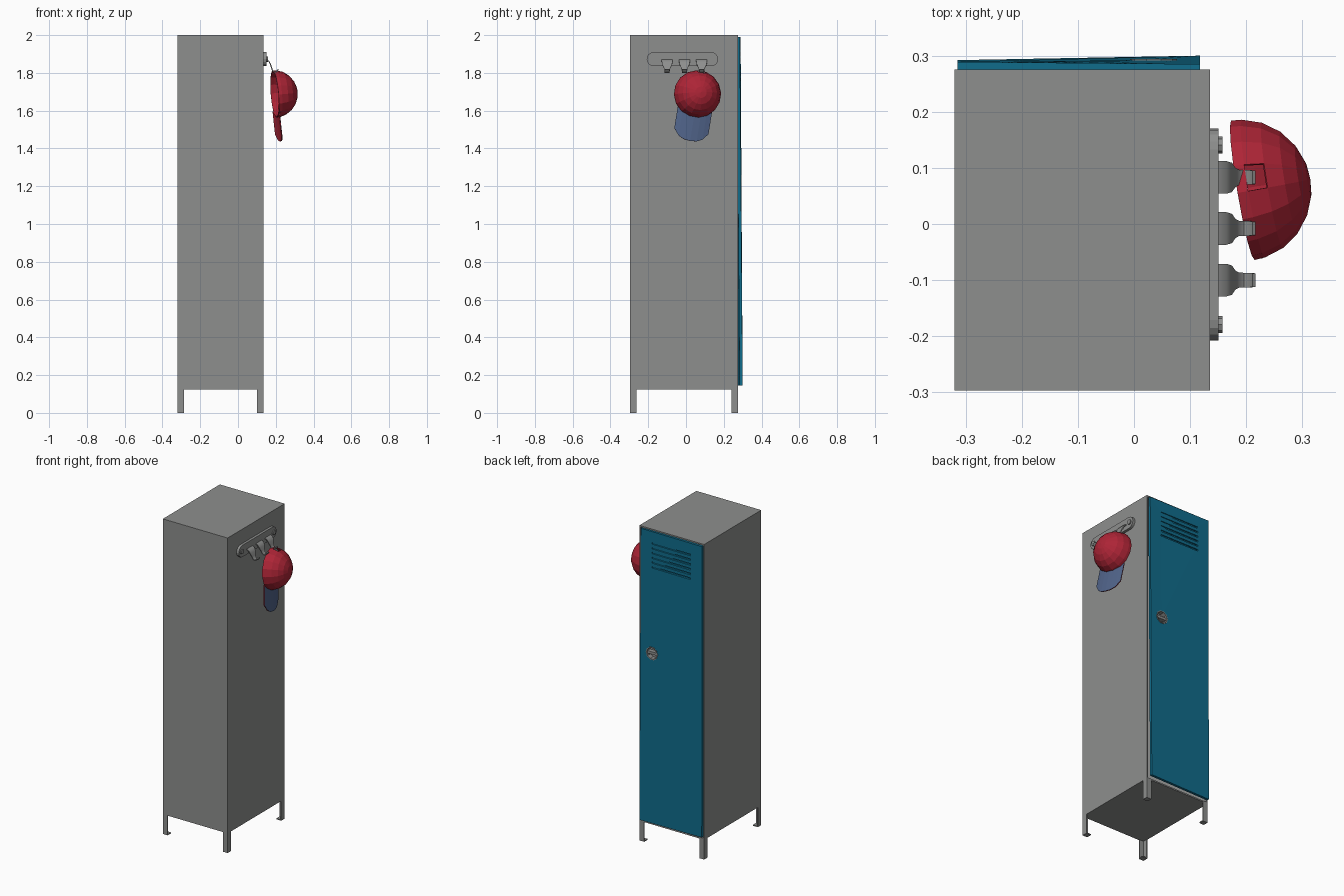
import bpy, bmesh, math
from mathutils import Vector, Matrix

if "Cube" in bpy.data.objects:
    bpy.data.objects.remove(bpy.data.objects["Cube"])


def material(name, rgb):
    m = bpy.data.materials.new(name)
    m.diffuse_color = (*rgb, 1)
    m.use_nodes = True
    m.node_tree.nodes["Principled BSDF"].inputs["Base Color"].default_value = m.diffuse_color
    return m


GREY = material("painted grey steel", (0.27, 0.275, 0.27))
TEAL = material("teal door paint", (0.005, 0.15, 0.26))
RED = material("red cloth", (0.42, 0.018, 0.037))
BLUE = material("slate blue cloth", (0.08, 0.125, 0.25))


def mesh_object(name, verts, faces, mats, recalc=True):
    me = bpy.data.meshes.new(name)
    me.from_pydata([tuple(v) for v in verts], [], faces)
    if recalc:
        bm = bmesh.new()
        bm.from_mesh(me)
        bmesh.ops.recalc_face_normals(bm, faces=bm.faces)
        bm.to_mesh(me)
        bm.free()
    for m in mats:
        me.materials.append(m)
    ob = bpy.data.objects.new(name, me)
    bpy.context.collection.objects.link(ob)
    return ob


BOX = [(0, 1, 3, 2), (4, 6, 7, 5), (0, 4, 5, 1), (2, 3, 7, 6), (0, 2, 6, 4), (1, 5, 7, 3)]


def box(name, x, y, z, mat):
    return mesh_object(name, [(a, b, c) for a in x for b in y for c in z], BOX, [mat])


def prism(name, outline, axis_range, mat, axis="x"):
    # outline points in the plane across the axis, swept along it
    n = len(outline)
    place = (lambda t, p: (t, p[0], p[1])) if axis == "x" else (lambda t, p: (p[0], t, p[1]))
    verts = [place(t, p) for t in axis_range for p in outline]
    faces = [tuple(range(n)), tuple(range(n, 2 * n))]
    faces += [(i, (i + 1) % n, n + (i + 1) % n, n + i) for i in range(n)]
    return mesh_object(name, verts, faces, [mat])


def disc(cx, cy, r, n, start=0.0):
    return [(cx + r * math.cos(start + 2 * math.pi * i / n),
             cy + r * math.sin(start + 2 * math.pi * i / n)) for i in range(n)]


def activate(ob):
    bpy.ops.object.select_all(action="DESELECT")
    bpy.context.view_layer.objects.active = ob
    ob.select_set(True)


def cut(ob, cutter):
    mod = ob.modifiers.new("cut", "BOOLEAN")
    mod.operation, mod.solver, mod.object = "DIFFERENCE", "EXACT", cutter
    activate(ob)
    bpy.ops.object.modifier_apply(modifier=mod.name)
    bpy.data.objects.remove(cutter)


X0, X1, Y0, Y1 = -0.32, 0.135, -0.297, 0.275

# cabinet: hollow box, open on the door side
cabinet = box("cabinet", (X0, X1), (Y0, Y1), (0.125, 2.0), GREY)
bm = bmesh.new()
bm.from_mesh(cabinet.data)
bm.normal_update()
opening = [f for f in bm.faces if f.normal.y > 0.9]
bmesh.ops.inset_region(bm, faces=opening, thickness=0.012)
out = bmesh.ops.extrude_discrete_faces(bm, faces=opening)
bmesh.ops.translate(bm, vec=(0, -0.55, 0), verts=out["faces"][0].verts[:])
bm.to_mesh(cabinet.data)
bm.free()

# angle-iron legs with foot plates
for sx, x in ((1, X0), (-1, X1)):
    for sy, y in ((1, Y0), (-1, Y1)):
        tag = ("left" if sx > 0 else "right") + ("_front" if sy > 0 else "_back")
        xs, ys = sorted((x, x + sx * 0.034)), sorted((y, y + sy * 0.034))
        box("leg_face_" + tag, xs, sorted((y, y + sy * 0.005)), (0, 0.126), GREY)
        box("leg_side_" + tag, sorted((x, x + sx * 0.005)), ys, (0, 0.126), GREY)
        box("foot_" + tag, xs, ys, (0, 0.006), GREY)

# slightly sprung door
OUTER = {(0, 0): 0.292, (0, 1): 0.289, (1, 0): 0.300, (1, 1): 0.285}
door_verts = [((-0.315, 0.118)[i], OUTER[i, k] - (0.016, 0)[j], (0.145, 1.99)[k])
              for i in (0, 1) for j in (0, 1) for k in (0, 1)]
door = mesh_object("door", door_verts, BOX, [TEAL])

# louvre slots
for i in range(6):
    z = 1.912 - 0.030 * i
    slot = prism("slot_cutter", [(0.281, z + 0.008), (0.281, z), (0.32, z - 0.012), (0.32, z + 0.008)],
                 (-0.235, 0.037), TEAL)
    cut(door, slot)

# recessed handle cup with lever
HX, HZ = 0.035, 1.22
cut(door, prism("handle_cutter", disc(HX, HZ, 0.040, 10), (0.2, 0.4), TEAL, "y"))
cup = prism("handle_cup", disc(HX, HZ, 0.042, 10), (0.255, 0.294), GREY, "y")
cut(cup, prism("cup_cutter", disc(HX, HZ, 0.036, 10), (0.262, 0.4), GREY, "y"))
box("handle_lever", (HX - 0.034, HX + 0.034), (0.26, 0.288), (HZ - 0.008, HZ + 0.008), GREY)

# hook rail with rounded ends and two screws
R, YC, ZC, HALF = 0.037, -0.019, 1.873, 0.152
stadium = []
for side in (1, -1):
    for i in range(9):
        a = side * math.pi / 2 - math.pi / 2 + math.pi * (i / 8) - math.pi / 2 + math.pi / 2
        a = (-math.pi / 2 if side > 0 else math.pi / 2) + math.pi * i / 8
        stadium.append((YC + side * HALF + R * math.cos(a), ZC + R * math.sin(a)))
prism("hook_rail", stadium, (X1, 0.151), GREY)
for s in (-1, 1):
    prism("rail_screw", disc(YC + s * 0.16, ZC, 0.015, 8), (0.15, 0.158), GREY)

# three tapering hooks: (x, z, half width)
PROFILE = [(0.148, 1.868, 0.029), (0.163, 1.862, 0.029), (0.172, 1.845, 0.026), (0.178, 1.825, 0.017),
           (0.185, 1.809, 0.0135), (0.196, 1.803, 0.013), (0.207, 1.808, 0.013), (0.214, 1.82, 0.012)]
for y in (0.083, -0.008, -0.1):
    verts = [(x, y + s * w, z) for x, z, w in PROFILE for s in (-1, 1)]
    faces = [(2 * i, 2 * i + 1, 2 * i + 3, 2 * i + 2) for i in range(len(PROFILE) - 1)]
    hook = mesh_object("hook", verts, faces, [GREY])
    mod = hook.modifiers.new("thickness", "SOLIDIFY")
    mod.thickness, mod.offset = 0.006, 0
    activate(hook)
    bpy.ops.object.modifier_apply(modifier=mod.name)
    bpy.ops.object.shade_smooth_by_angle(angle=math.radians(40))

# hanging cap frame: local z = crown direction, local y = up the wall
n = Vector((0.982, 0.165, 0.08)).normalized()
u = Vector((0, math.sin(math.radians(10)), math.cos(math.radians(10))))
u = (u - n * u.dot(n)).normalized()
e = u.cross(n)
frame = Matrix((e, u, n)).transposed().to_4x4()
frame.translation = (0.194, 0.06, 1.688)

# crown, with one opening above the back strap
SEG, CR = 16, 0.126
verts, faces = [], []
RINGS = (0, 9, 26, 43, 60, 76)
for deg in RINGS:
    r, h = CR * math.cos(math.radians(deg)), CR * math.sin(math.radians(deg)) * 0.97
    verts += [frame @ Vector((p[0], p[1], h)) for p in disc(0, 0, r, SEG, math.pi / 2 - math.pi / SEG)]
verts.append(frame @ Vector((0, 0, CR * 0.97)))
for i in range(len(RINGS) - 1):
    for j in range(SEG):
        if (i, j) != (1, 0):
            k = (j + 1) % SEG
            faces.append((i * SEG + j, i * SEG + k, (i + 1) * SEG + k, (i + 1) * SEG + j))
top = (len(RINGS) - 1) * SEG
faces += [(top + j, top + (j + 1) % SEG, len(verts) - 1) for j in range(SEG)]
crown = mesh_object("cap_crown", verts, faces, [RED], recalc=False)
mod = crown.modifiers.new("thickness", "SOLIDIFY")
mod.thickness, mod.offset = 0.005, -1

# brim: blue upper side, red underside and edge
COLS = [(-0.093, 0.2), (-0.065, 0.235), (-0.035, 0.25), (0, 0.253), (0.035, 0.25), (0.065, 0.235), (0.093, 0.2)]
verts, faces = [], []
for w, reach in COLS:
    h = 0.012 * (1 - (w / 0.093) ** 2)
    verts += [frame @ Vector((w, -math.sqrt(0.122 ** 2 - w * w), h)), frame @ Vector((w, -reach, h))]
for j in range(len(COLS) - 1):
    faces.append((2 * j, 2 * j + 1, 2 * j + 3, 2 * j + 2))
brim = mesh_object("cap_brim", verts, faces, [BLUE, RED], recalc=False)
mod = brim.modifiers.new("thickness", "SOLIDIFY")
mod.thickness, mod.offset = 0.006, -1
mod.material_offset = mod.material_offset_rim = 1
